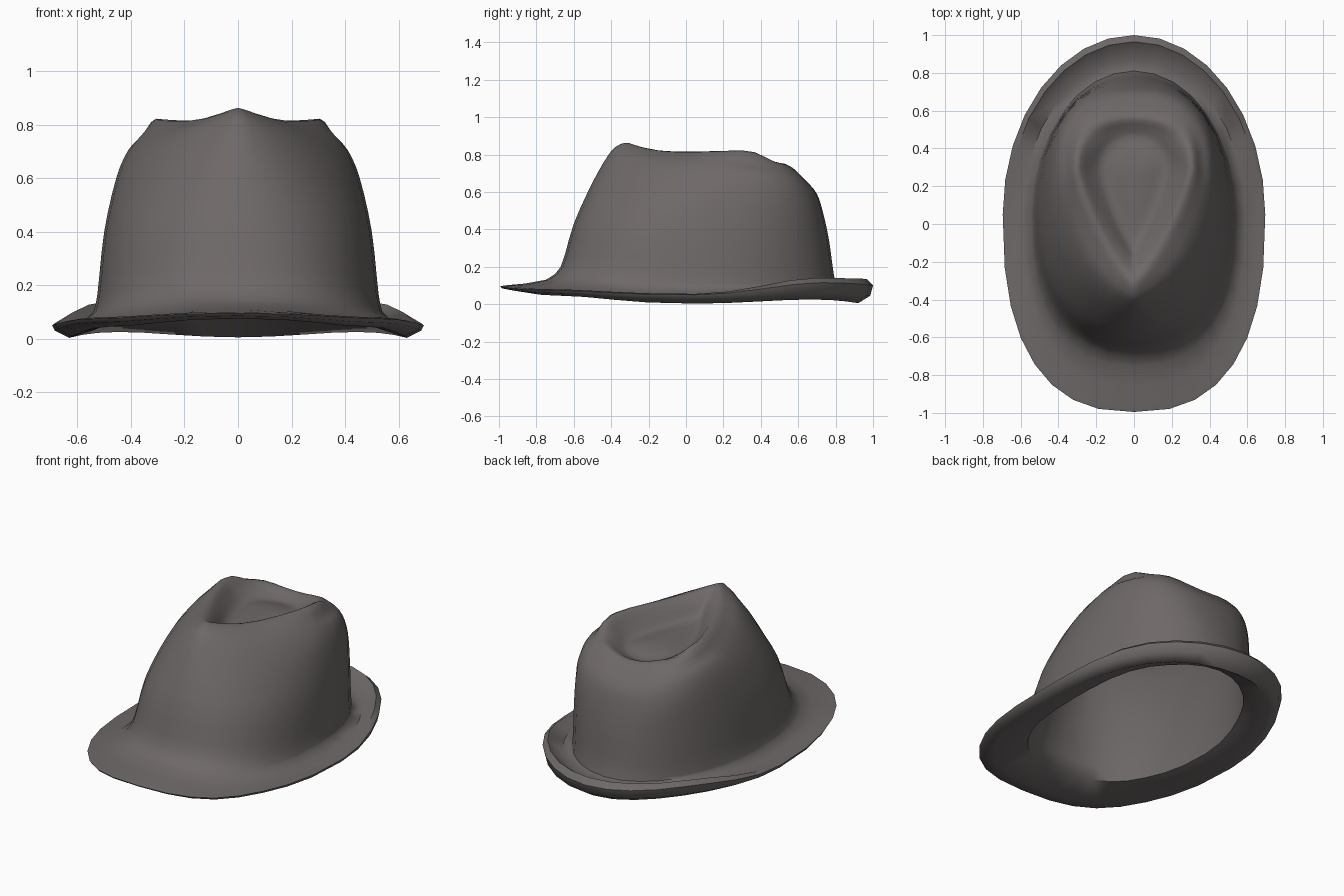
import bpy
import bmesh
from math import sin, cos, pi, floor

SEGMENTS = 32
WALL = 0.03

default_cube = bpy.data.objects.get("Cube")
if default_cube:
    bpy.data.objects.remove(default_cube, do_unlink=True)


def make_material(name, colour):
    material = bpy.data.materials.new(name)
    material.use_nodes = True
    material.diffuse_color = colour
    shader = material.node_tree.nodes["Principled BSDF"]
    shader.inputs["Base Color"].default_value = colour
    shader.inputs["Roughness"].default_value = 0.9
    return material


def ease_between(values, fraction):
    """Blend smoothly along a short list of heights from front to back."""
    place = fraction * (len(values) - 1)
    index = min(floor(place), len(values) - 2)
    blend = (1 - cos(pi * (place - index))) / 2
    return values[index] * (1 - blend) + values[index + 1] * blend


def ring_points(ring):
    """Oval loop whose front and back have their own reach and pointedness."""
    half_width, front, back, middle, front_power, back_power, heights = ring
    points = []
    for step in range(SEGMENTS):
        angle = 2 * pi * step / SEGMENTS
        across, along = sin(angle), cos(angle)
        power = front_power if along > 0 else back_power
        x = half_width * abs(across) ** power * (1 if across >= 0 else -1)
        reach = abs(along) ** power
        y = middle + reach * ((front if along > 0 else back) - middle)
        turn = angle / pi if angle <= pi else 2 - angle / pi
        points.append((x, y, ease_between(heights, turn)))
    return points


def spline(a, b, c, d, t):
    return b + t / 2 * (c - a + t * (2 * a - 5 * b + 4 * c - d
                                     + t * (3 * (b - c) + d - a)))


def refine(loops, cuts):
    """Add smooth loops between the given ones."""
    result = []
    last = len(loops) - 1
    for i in range(last):
        near = [loops[max(i - 1, 0)], loops[i], loops[i + 1], loops[min(i + 2, last)]]
        for cut in range(cuts):
            result.append([tuple(spline(*axis, cut / cuts) for axis in zip(*corner))
                           for corner in zip(*near)])
    return result + [loops[last]]


# Each ring: half width, front y, back y, widest y,
# front and back power (above one is pointed, below is boxy), heights front to back
crown = [
    (0.08, 0.06, 0.38, 0.28, 1.2, 1, (0.71, 0.715, 0.705)),
    (0.17, -0.12, 0.46, 0.3, 1.5, 1, (0.72, 0.705, 0.685)),
    (0.235, -0.2, 0.51, 0.3, 1.5, 0.9, (0.79, 0.755, 0.7)),
    (0.305, -0.3, 0.57, 0.3, 1.6, 0.85, (0.86, 0.815, 0.822, 0.755, 0.72)),
    (0.36, -0.37, 0.64, 0.27, 1.5, 0.8, (0.845, 0.785, 0.73, 0.66)),
    (0.41, -0.42, 0.7, 0.23, 1.3, 0.78, (0.79, 0.705, 0.59)),
    (0.455, -0.5, 0.735, 0.17, 1.1, 0.8, (0.65, 0.6, 0.48)),
    (0.5, -0.6, 0.765, 0.08, 0.93, 0.88, (0.43, 0.4, 0.34)),
    (0.525, -0.67, 0.79, 0.05, 0.85, 0.95, (0.2, 0.17, 0.16)),
    (0.54, -0.75, 0.81, 0.05, 0.8, 1, (0.13, 0.1, 0.08)),
]
brim = [
    (0.59, -0.86, 0.87, 0.05, 0.8, 1, (0.11, 0.075, 0.05, 0.07, 0.065)),
    (0.67, -0.97, 0.965, 0.05, 0.8, 1, (0.1, 0.08, 0.055, 0.14, 0.135)),
    (0.695, -0.995, 1, 0.05, 0.8, 1, (0.095, 0.075, 0.05, 0.115, 0.1)),
    (0.685, -0.985, 0.985, 0.05, 0.8, 1, (0.085, 0.06, 0.03, 0.06, 0.045)),
    (0.63, -0.9, 0.92, 0.05, 0.8, 1, (0.075, 0.045, 0.003, 0.025, 0.005)),
    (0.49, -0.68, 0.76, 0.05, 0.82, 1, (0.1, 0.07, 0.05, 0.09, 0.1)),
]


def inset(ring):
    half_width, front, back, middle, *powers, heights = ring
    return (half_width - WALL, front + WALL, back - WALL, middle, *powers,
            tuple(z - WALL for z in heights))


def sink(ring):
    return ring[:-1] + (tuple(z - WALL for z in ring[-1]),)


# Outer felt, rolled brim, then the inside of the crown back up to the dent
lining = [inset(ring) for ring in reversed(crown[4:-1])]
lining += [sink(ring) for ring in reversed(crown[:2])]
loops = refine([ring_points(r) for r in crown], 3)
loops += [ring_points(r) for r in brim + lining]

bm = bmesh.new()
rows = [[bm.verts.new(point) for point in loop] for loop in loops]
for upper, lower in zip(rows, rows[1:]):
    for i in range(SEGMENTS):
        j = (i + 1) % SEGMENTS
        bm.faces.new((upper[i], lower[i], lower[j], upper[j]))


def close_end(row, height):
    centre = bm.verts.new((0, 0.26, height))
    for i in range(SEGMENTS):
        bm.faces.new((row[i], row[(i + 1) % SEGMENTS], centre))


close_end(rows[0], 0.715)
close_end(rows[-1], 0.715 - WALL)
bmesh.ops.recalc_face_normals(bm, faces=bm.faces)

mesh = bpy.data.meshes.new("felt_hat")
bm.to_mesh(mesh)
bm.free()
mesh.materials.append(make_material("charcoal felt", (0.155, 0.14, 0.137, 1)))
hat = bpy.data.objects.new("felt_hat", mesh)
bpy.context.collection.objects.link(hat)
bpy.context.view_layer.objects.active = hat
hat.select_set(True)
bpy.ops.object.shade_smooth_by_angle(angle=pi / 3)
